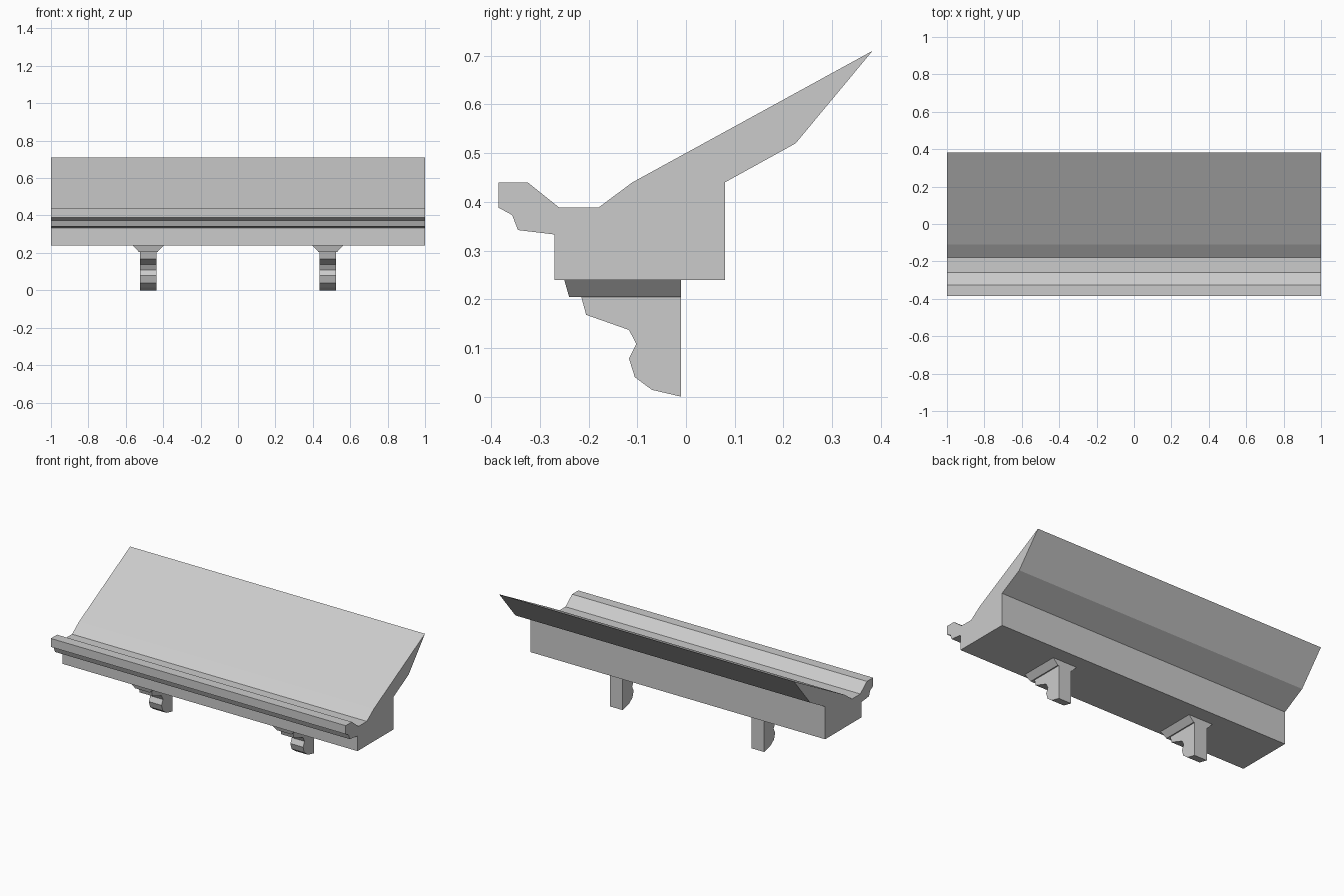
import bpy
import bmesh

cube = bpy.data.objects.get("Cube")
if cube:
    bpy.data.objects.remove(cube, do_unlink=True)

# Plain stone grey
grey = bpy.data.materials.new("stone_grey")
grey.use_nodes = True
grey.diffuse_color = (0.6, 0.6, 0.6, 1)
grey.node_tree.nodes["Principled BSDF"].inputs["Base Color"].default_value = (0.6, 0.6, 0.6, 1)


def loft(name, rings):
    """Skin between two matching end rings and cap both ends."""
    bm = bmesh.new()
    a, b = [[bm.verts.new(p) for p in ring] for ring in rings]
    n = len(a)
    for i in range(n):
        j = (i + 1) % n
        bm.faces.new((a[i], a[j], b[j], b[i]))
    bm.faces.new(a)
    bm.faces.new(b)
    bmesh.ops.recalc_face_normals(bm, faces=bm.faces)
    mesh = bpy.data.meshes.new(name)
    bm.to_mesh(mesh)
    bm.free()
    mesh.materials.append(grey)
    obj = bpy.data.objects.new(name, mesh)
    bpy.context.collection.objects.link(obj)
    return obj


def extrude_profile(name, profile, x0, x1):
    """Sweep a side profile (y, z) along x."""
    return loft(name, [[(x, y, z) for y, z in profile] for x in (x0, x1)])


# Ledge: moulded front lip, gutter, sloping top and overhanging back
ledge_profile = [
    (-0.385, 0.44), (-0.325, 0.44), (-0.26, 0.388), (-0.18, 0.388),
    (-0.11, 0.44), (0.383, 0.71), (0.225, 0.52), (0.08, 0.44),
    (0.08, 0.24), (-0.27, 0.24), (-0.27, 0.333), (-0.345, 0.342),
    (-0.357, 0.373), (-0.385, 0.388),
]
extrude_profile("ledge", ledge_profile, -1, 1)

# Scrolled support brackets, each under a tapered cap
bracket_profile = [
    (-0.01, 0.205), (-0.01, 0), (-0.07, 0.014), (-0.105, 0.04),
    (-0.117, 0.078), (-0.102, 0.108), (-0.117, 0.137),
    (-0.205, 0.168), (-0.215, 0.205),
]


def cap_ring(x, half, front, z):
    return [(x - half, front, z), (x + half, front, z),
            (x + half, -0.01, z), (x - half, -0.01, z)]


for side, x in (("right", -0.48), ("left", 0.48)):
    extrude_profile(f"{side}_bracket", bracket_profile, x - 0.043, x + 0.043)
    loft(f"{side}_bracket_cap",
         [cap_ring(x, 0.082, -0.25, 0.24), cap_ring(x, 0.05, -0.24, 0.205)])
